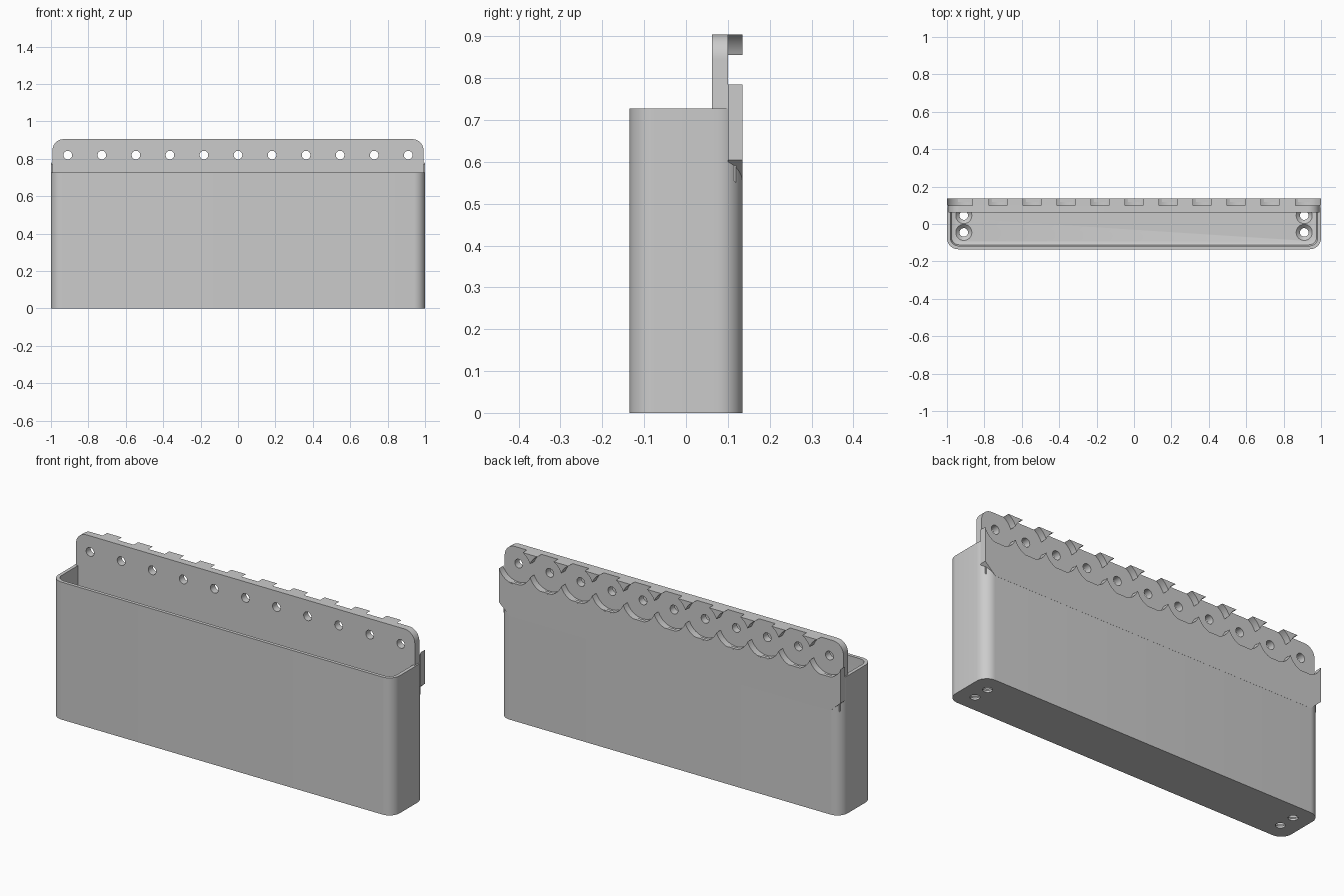
import bpy, bmesh
from math import pi, sin, cos, acos, asin, radians

cube = bpy.data.objects.get("Cube")
if cube:
    bpy.data.objects.remove(cube)

grey = bpy.data.materials.new("light grey plastic")
grey.use_nodes = True
grey.diffuse_color = (0.6, 0.6, 0.6, 1)
grey.node_tree.nodes["Principled BSDF"].inputs["Base Color"].default_value = (0.6, 0.6, 0.6, 1)

# Shared sizes
PITCH, COUNT = 0.182, 11
HOLE_Z, HOLE_R, SCALLOP_R = 0.82, 0.023, 0.0975
TOP, RIM = 0.905, 0.728
INNER, SEAT, BACK = 0.062, 0.1, 0.1355
hole_xs = [(i - (COUNT - 1) / 2) * PITCH for i in range(COUNT)]


def make_object(name, bm):
    bmesh.ops.remove_doubles(bm, verts=bm.verts, dist=1e-5)
    bmesh.ops.recalc_face_normals(bm, faces=bm.faces)
    mesh = bpy.data.meshes.new(name)
    bm.to_mesh(mesh)
    bm.free()
    mesh.materials.append(grey)
    obj = bpy.data.objects.new(name, mesh)
    bpy.context.collection.objects.link(obj)
    return obj


def bridge(bm, rings):
    """Skin a stack of matching rings and cap both ends."""
    rows = [[bm.verts.new(p) for p in ring] for ring in rings]
    n = len(rows[0])
    for low, high in zip(rows, rows[1:]):
        for i in range(n):
            j = (i + 1) % n
            bm.faces.new((low[i], low[j], high[j], high[i]))
    bm.faces.new(rows[0])
    bm.faces.new(rows[-1])


def arc(cx, cz, r, start, end, steps=12):
    return [(cx + r * cos(start + (end - start) * k / steps),
             cz + r * sin(start + (end - start) * k / steps)) for k in range(steps + 1)]


def rounded(hx, hy, r, z, x=0, y=0):
    """Rounded rectangle ring at height z."""
    pts = []
    for q, (sx, sy) in enumerate(((1, 1), (-1, 1), (-1, -1), (1, -1))):
        pts += arc(x + sx * (hx - r), y + sy * (hy - r), r, q * pi / 2, (q + 1) * pi / 2, 10)
    return [(u, v, z) for u, v in pts]


def prism(name, polygons, a, b, axis="y"):
    """Extrude flat outlines from a to b along x or y."""
    bm = bmesh.new()
    for poly in polygons:
        bridge(bm, [[(u, t, v) if axis == "y" else (t, u, v) for u, v in poly] for t in (a, b)])
    return make_object(name, bm)


def activate(obj):
    bpy.ops.object.select_all(action="DESELECT")
    obj.select_set(True)
    bpy.context.view_layer.objects.active = obj


def cut(obj, cutter):
    cutter.hide_render = True
    mod = obj.modifiers.new("cut", "BOOLEAN")
    mod.operation = "DIFFERENCE"
    mod.solver = "EXACT"
    mod.object = cutter
    activate(obj)
    bpy.ops.object.modifier_apply(modifier=mod.name)
    bpy.data.objects.remove(cutter)


# Bin: rounded box with a hollow whose floor edge is eased
bm = bmesh.new()
bridge(bm, [rounded(1, 0.135, 0.06, z) for z in (0, RIM)])
bin_body = make_object("bin_body", bm)

bm = bmesh.new()
bridge(bm, [rounded(0.962, 0.097, 0.03, 0.03),
            rounded(0.976, 0.111, 0.04, 0.036),
            rounded(0.982, 0.117, 0.045, 0.05),
            rounded(0.982, 0.117, 0.045, 1)])
cut(bin_body, make_object("hollow_cutter", bm))

# Countersunk screw holes in the floor
bm = bmesh.new()
for x in (-0.91, 0.91):
    for y in (-0.045, 0.045):
        bridge(bm, [rounded(r, r, r, z, x, y)
                    for r, z in ((HOLE_R, -0.1), (HOLE_R, 0.01), (0.043, 0.03), (0.043, 0.05))])
cut(bin_body, make_object("floor_hole_cutter", bm))

# Mounting plate with rounded top corners and a row of holes
W, R = 0.992, 0.06
outline = [(-W, 0.605), (W, 0.605)]
outline += arc(W - R, TOP - R, R, 0, pi / 2) + arc(R - W, TOP - R, R, pi / 2, pi)
plate = prism("mounting_plate", [outline], INNER, SEAT)
holes = [arc(x, HOLE_Z, HOLE_R, 0, 2 * pi, 32)[:-1] for x in hole_xs]
cut(plate, prism("plate_hole_cutter", holes, 0, 0.2))

# Sloped ledge that thickens the rear wall inside the bin
wedge = prism("rear_wall_ledge", [[(INNER, 0.605), (0.12, 0.605), (0.12, 0.55)]],
              -0.985, 0.985, "x")

# Scalloped rail behind the plate, with sloped lower corners
tip = acos(PITCH / 2 / SCALLOP_R)
rail_outline = [(-1, 0.605), (-0.94, 0.55), (0.94, 0.55), (1, 0.605)]
for x in reversed(hole_xs):
    points = arc(x, HOLE_Z, SCALLOP_R, -tip, tip - pi, 20)
    rail_outline += [(max(-1, min(1, u)), v) for u, v in points[:-1]]
rail_outline.append((-1, points[-1][1]))
rail = prism("scalloped_rail", [rail_outline], SEAT, BACK)

# Hanging teeth between neighbouring holes
rise = asin((TOP - HOLE_Z) / SCALLOP_R)
teeth_outlines = []
for left, right in zip(hole_xs, hole_xs[1:]):
    side_a = arc(left, HOLE_Z, SCALLOP_R, rise, tip, 8)
    side_b = arc(right, HOLE_Z, SCALLOP_R, pi - tip, pi - rise, 8)
    teeth_outlines.append(side_a + side_b[1:])
teeth = prism("locking_teeth", teeth_outlines, SEAT, BACK)

for obj in (bin_body, plate, wedge, rail, teeth):
    activate(obj)
    bpy.ops.object.shade_smooth_by_angle(angle=radians(30))
